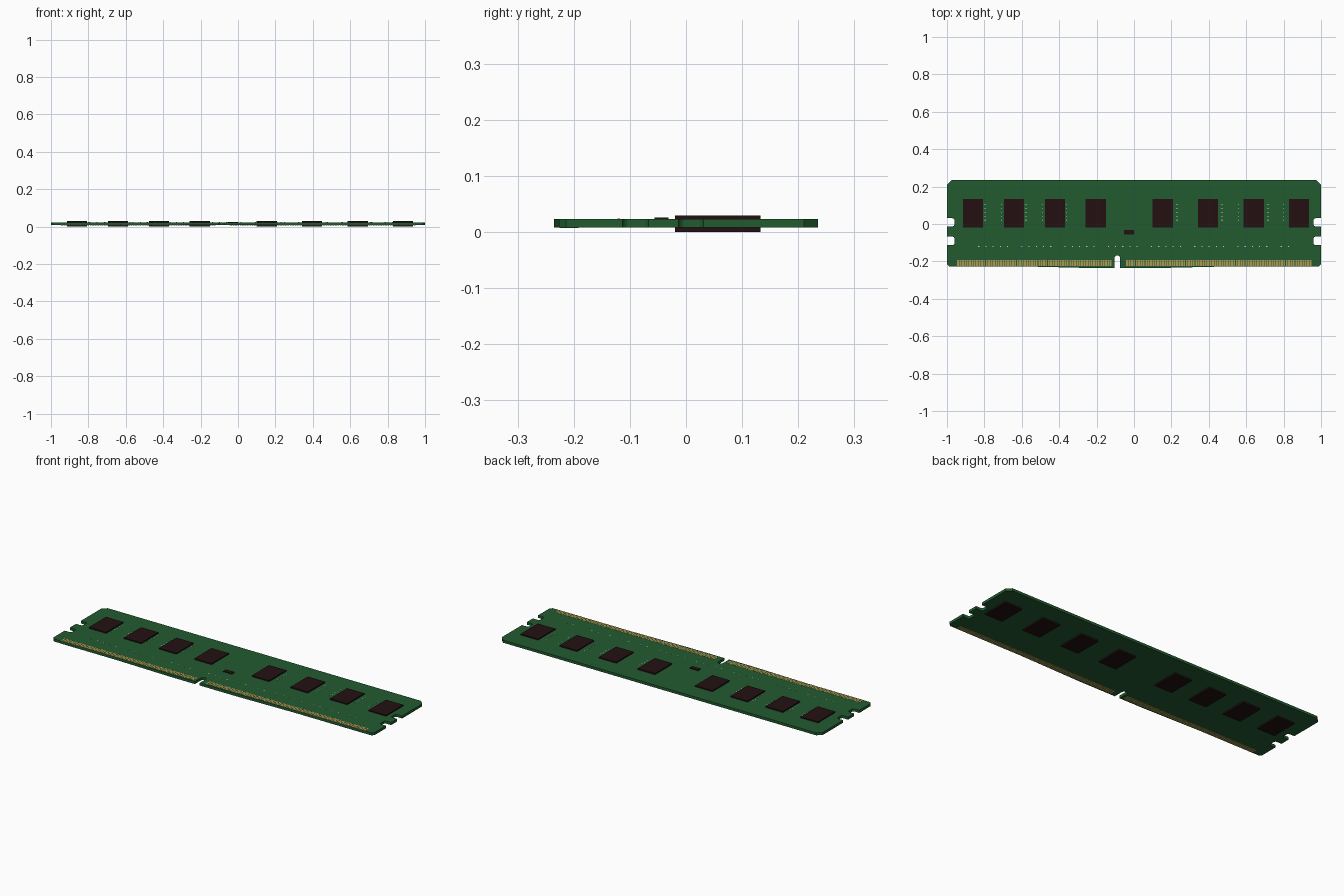
import bpy, bmesh, math

if "Cube" in bpy.data.objects:
    bpy.data.objects.remove(bpy.data.objects["Cube"])

Z0, Z1 = 0.008, 0.0225      # board bottom and top


def material(name, rgb):
    m = bpy.data.materials.new(name)
    m.diffuse_color = (*rgb, 1)
    m.use_nodes = True
    m.node_tree.nodes["Principled BSDF"].inputs["Base Color"].default_value = m.diffuse_color
    return m


GREEN = material("board green", (0.016, 0.105, 0.030))
BLACK = material("chip black", (0.017, 0.005, 0.006))
GOLD = material("contact gold", (0.42, 0.33, 0.09))
SILVER = material("solder silver", (0.60, 0.62, 0.58))


def finish(name, bm, mat):
    bmesh.ops.recalc_face_normals(bm, faces=bm.faces)
    me = bpy.data.meshes.new(name)
    bm.to_mesh(me)
    bm.free()
    me.materials.append(mat)
    ob = bpy.data.objects.new(name, me)
    bpy.context.collection.objects.link(ob)
    return ob


def add_prism(bm, pts, z0, z1):
    lo = [bm.verts.new((x, y, z0)) for x, y in pts]
    hi = [bm.verts.new((x, y, z1)) for x, y in pts]
    bm.faces.new(lo[::-1])
    bm.faces.new(hi)
    n = len(pts)
    for i in range(n):
        j = (i + 1) % n
        bm.faces.new((lo[i], lo[j], hi[j], hi[i]))


def add_box(bm, x0, x1, y0, y1, z0, z1):
    add_prism(bm, [(x0, y0), (x1, y0), (x1, y1), (x0, y1)], z0, z1)


def arc(cx, cy, r, a0, a1, n):
    return [(cx + r * math.cos(math.radians(a0 + (a1 - a0) * i / n)),
             cy + r * math.sin(math.radians(a0 + (a1 - a0) * i / n))) for i in range(n + 1)]


# Board outline: right end with two latch notches, mirrored to the left end
def side_notch(y0, y1, depth=0.04, r=0.012):
    x = 1 - depth
    return ([(1, y0)] + arc(x + r, y0 + r, r, 270, 180, 4)
            + arc(x + r, y1 - r, r, 180, 90, 4) + [(1, y1)])


right = ([(0.988, -0.226), (1, -0.214)] + side_notch(-0.113, -0.067)
         + side_notch(-0.013, 0.031) + [(1, 0.21), (0.975, 0.235)])
left = [(-x, y) for x, y in reversed(right)]
key = [(-0.104, -0.235)] + arc(-0.089, -0.183, 0.015, 180, 0, 8) + [(-0.074, -0.235)]
outline = right + left + [(-0.62, -0.226), (-0.25, -0.235)] + key + [(0.15, -0.235), (0.54, -0.226)]
bm = bmesh.new()
add_prism(bm, outline, Z0, Z1)
finish("circuit_board", bm, GREEN)

# Memory chips on both faces
CHIPS = [-0.861, -0.642, -0.423, -0.204, 0.154, 0.395, 0.640, 0.882]
for i, x in enumerate(CHIPS):
    for side, z0, z1 in (("top", Z1 - 0.001, 0.029), ("bottom", 0, Z0 + 0.001)):
        bm = bmesh.new()
        add_box(bm, x - 0.054, x + 0.054, -0.02, 0.133, z0, z1)
        finish(f"memory_chip_{side}_{i + 1}", bm, BLACK)

# Small controller chip
bm = bmesh.new()
add_box(bm, -0.053, 0.001, -0.056, -0.031, Z1 - 0.001, 0.026)
finish("controller_chip", bm, BLACK)

# Gold edge contacts on both faces, either side of the key notch
for side, z0, z1 in (("top", Z1 - 0.001, Z1 + 0.0008), ("bottom", Z0 - 0.0008, Z0 + 0.001)):
    bm = bmesh.new()
    for x0, x1, n in ((-0.947, -0.118, 65), (-0.043, 0.950, 78)):
        pitch = (x1 - x0) / n
        for k in range(n):
            x = x0 + (k + 0.5) * pitch
            add_box(bm, x - 0.0049, x + 0.0049, -0.2255, -0.192, z0, z1)
    finish(f"edge_contacts_{side}", bm, GOLD)

# Tiny solder pads: columns beside the chips and a row above the contacts
bm = bmesh.new()
for x in (-0.797, -0.710, -0.577, -0.490, -0.360, 0.230, 0.470, 0.560, 0.717, 0.800):
    for k in range(5):
        y = 0.02 + k * 0.021
        add_box(bm, x - 0.002, x + 0.002, y - 0.003, y + 0.003, Z1 - 0.001, Z1 + 0.001)
for k in range(44):
    if k % 6 == 5:
        continue
    x = -0.83 + k * 0.0385
    add_box(bm, x - 0.003, x + 0.003, -0.122, -0.118, Z1 - 0.001, Z1 + 0.001)
finish("solder_pads", bm, SILVER)
